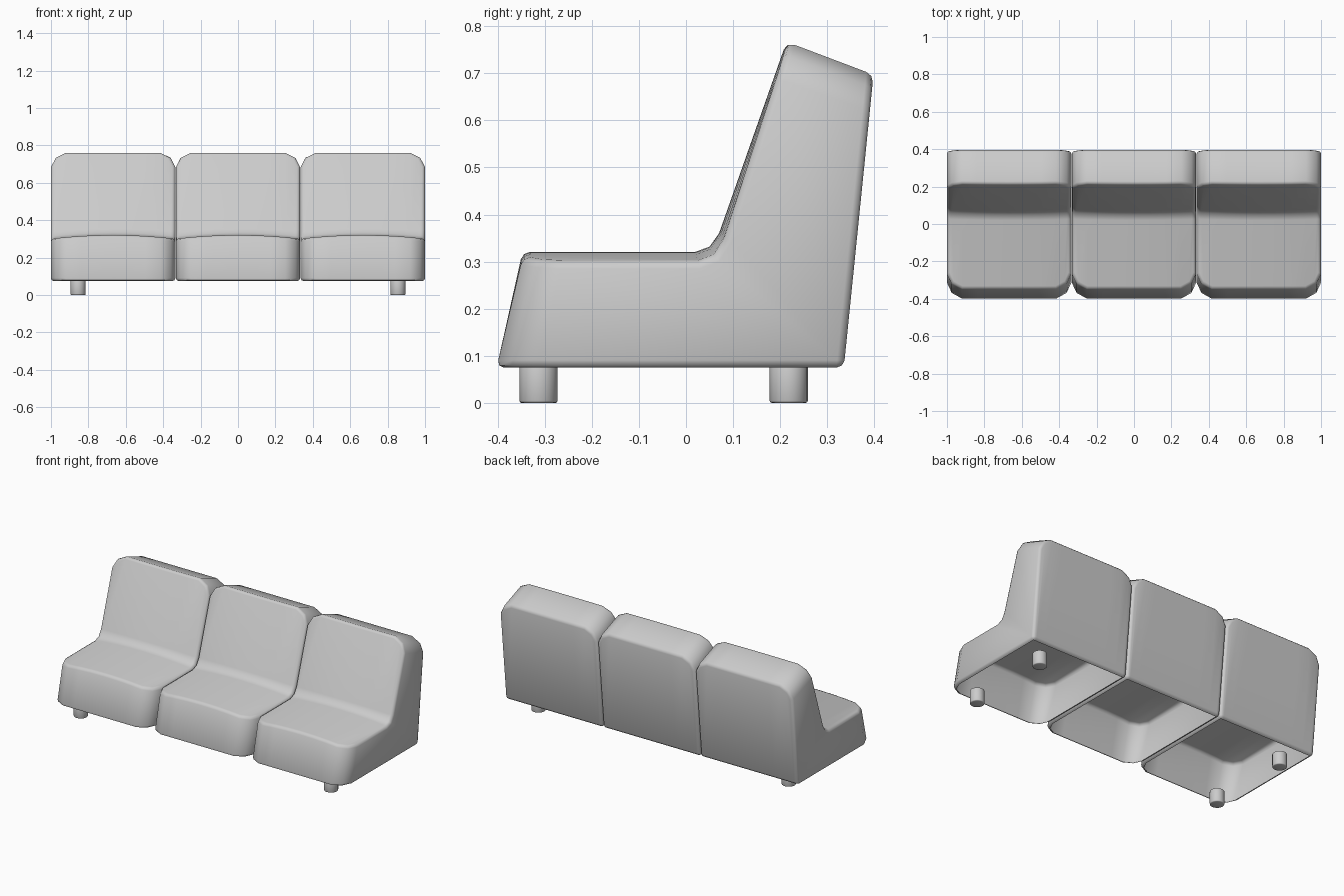
import bpy, bmesh, math

if "Cube" in bpy.data.objects:
    bpy.data.objects.remove(bpy.data.objects["Cube"])

HALF = 0.3325          # half width of one seat module
OFFSETS = [0, 0.0255, 0.08, 0.16, 0.24]
DROPS = [0.077, 0.027, 0, 0, 0]   # corner rounding at each offset


def add_object(name, bm, location):
    mesh = bpy.data.meshes.new(name)
    bm.to_mesh(mesh)
    bm.free()
    ob = bpy.data.objects.new(name, mesh)
    ob.location = location
    bpy.context.collection.objects.link(ob)
    bpy.ops.object.select_all(action='DESELECT')
    ob.select_set(True)
    bpy.context.view_layer.objects.active = ob
    bpy.ops.object.shade_smooth_by_angle(angle=math.radians(50))
    return ob


def bevel_sharp(bm, width, segments):
    edges = [e for e in bm.edges
             if len(e.link_faces) == 2 and e.calc_face_angle() > math.radians(45)]
    bmesh.ops.bevel(bm, geom=edges, offset=width, segments=segments, profile=0.5,
                    affect='EDGES', clamp_overlap=True)


def side_profile(x, d):
    """Side outline (y, z) at x: d rounds the front and top corners, c crowns the cushion."""
    c = (x / HALF) ** 2
    return [(-0.402 + d * 1.1, 0.075),
            (-0.347 + d * 1.1, 0.321 - 0.02 * c),
            (0.02 + 0.006 * c, 0.321 - 0.02 * c),
            (0.05 + 0.01 * c, 0.332 - 0.018 * c),
            (0.07 + 0.012 * c, 0.36 - 0.01 * c),
            (0.213 + 0.004 * c - 0.33 * d, 0.766 - d),
            (0.398 - 0.1 * d, 0.697 - d),
            (0.335, 0.075)]


def seat_module(name, x_centre):
    bm = bmesh.new()
    left = [(-HALF + o, d) for o, d in zip(OFFSETS, DROPS)]
    stations = left + [(0, 0)] + [(-x, d) for x, d in reversed(left)]
    rings = [[bm.verts.new((x, y, z)) for y, z in side_profile(x, d)] for x, d in stations]
    n = len(rings[0])
    for a, b in zip(rings, rings[1:]):
        for i in range(n):
            j = (i + 1) % n
            bm.faces.new((a[i], a[j], b[j], b[i]))
    bm.faces.new(rings[0])
    bm.faces.new(rings[-1])
    bmesh.ops.recalc_face_normals(bm, faces=bm.faces[:])
    bevel_sharp(bm, 0.016, 2)
    # hollow shell: open underside
    bm.normal_update()
    bottom = [f for f in bm.faces if f.normal.z < -0.95]
    bmesh.ops.delete(bm, geom=bottom, context='FACES')
    add_object(name, bm, (x_centre, 0, 0))


def leg(name, x, y):
    height = 0.083
    bm = bmesh.new()
    bmesh.ops.create_cone(bm, cap_ends=True, segments=20, radius1=0.0405,
                          radius2=0.0405, depth=height)
    bevel_sharp(bm, 0.005, 2)
    add_object(name, bm, (x, y, height / 2))


# three upholstered seat shells
for name, x in (("left", -0.6675), ("middle", 0), ("right", 0.6675)):
    seat_module(name + "_seat", x)

# four round legs
for side, x in (("left", -0.855), ("right", 0.855)):
    leg("front_leg_" + side, x, -0.313)
    leg("back_leg_" + side, x, 0.218)
